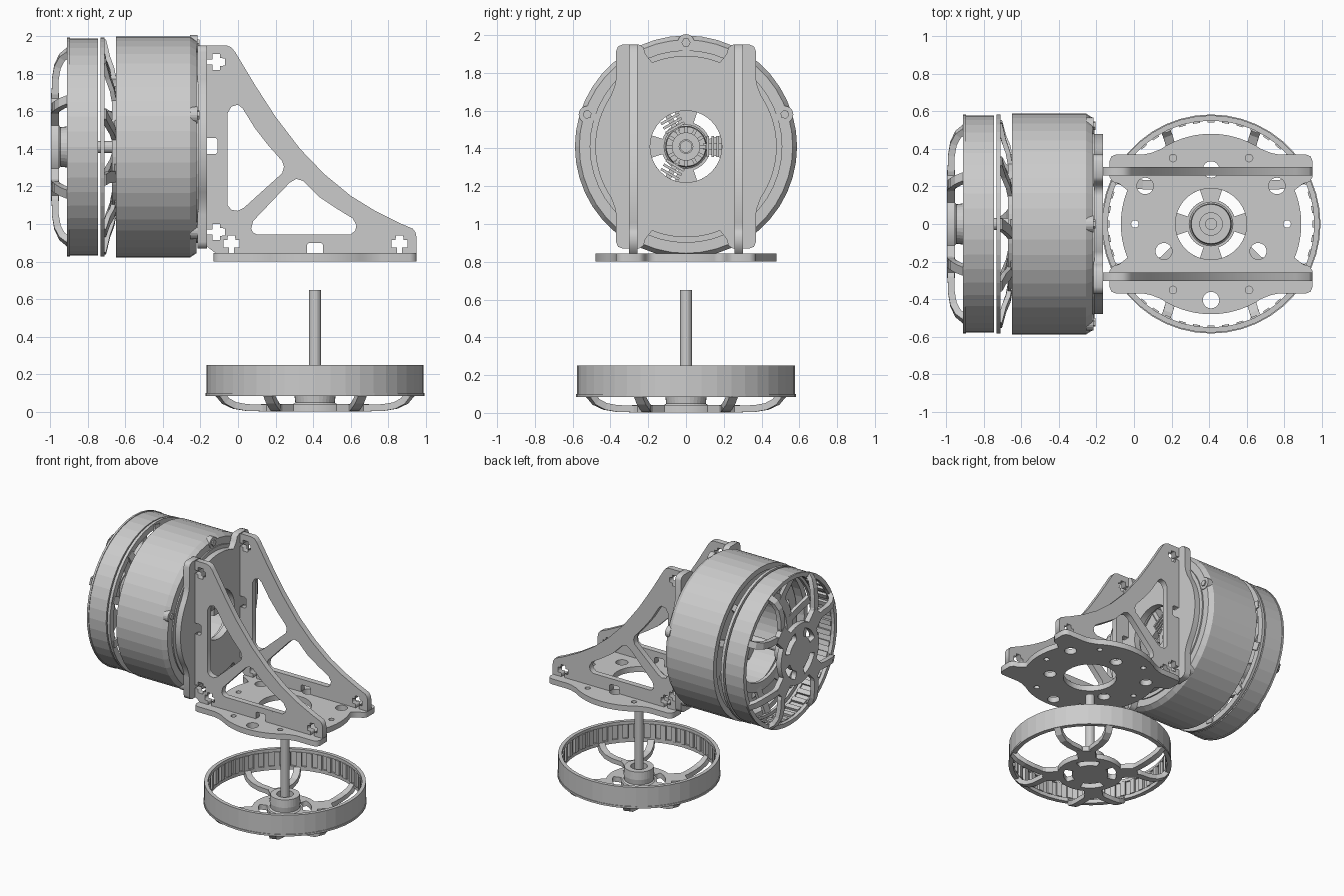
import bpy, bmesh
from math import sin, cos, pi, radians
from mathutils import Vector, Matrix

if "Cube" in bpy.data.objects:
    bpy.data.objects.remove(bpy.data.objects["Cube"])

T, R = Matrix.Translation, Matrix.Rotation
Z = Vector((0, 0, 1))


def finish(name, bm, m):
    bmesh.ops.recalc_face_normals(bm, faces=bm.faces)
    me = bpy.data.meshes.new(name)
    bm.to_mesh(me)
    bm.free()
    me.transform(m)
    ob = bpy.data.objects.new(name, me)
    bpy.context.collection.objects.link(ob)
    return ob


def plate(name, loops, thick, m):
    """Flat plate with holes: first loop is the outline."""
    cu = bpy.data.curves.new(name, 'CURVE')
    cu.dimensions, cu.fill_mode, cu.extrude = '2D', 'BOTH', thick / 2
    for loop in loops:
        s = cu.splines.new('POLY')
        s.points.add(len(loop) - 1)
        for p, (x, y) in zip(s.points, loop):
            p.co = (x, y, 0, 1)
        s.use_cyclic_u = True
    tmp = bpy.data.objects.new(name + "_curve", cu)
    bpy.context.collection.objects.link(tmp)
    dg = bpy.context.evaluated_depsgraph_get()
    me = bpy.data.meshes.new_from_object(tmp.evaluated_get(dg))
    bpy.data.objects.remove(tmp)
    bm = bmesh.new()
    bm.from_mesh(me)
    bpy.data.meshes.remove(me)
    bmesh.ops.remove_doubles(bm, verts=bm.verts, dist=1e-5)
    return finish(name, bm, m)


def circle(r, a=0, d=0, n=28):
    cx, cy = d * cos(radians(a)), d * sin(radians(a))
    return [(cx + r * cos(2 * pi * i / n), cy + r * sin(2 * pi * i / n)) for i in range(n)]


def bean(r0, r1, a, half):
    steps = [radians(a + half * (k / 4 - 1)) for k in range(9)]
    return ([(r1 * cos(t), r1 * sin(t)) for t in steps] +
            [(r0 * cos(t), r0 * sin(t)) for t in reversed(steps)])


def lathe(name, prof, m, n=44):
    """Revolve a closed (radius, height) profile about local z."""
    bm = bmesh.new()
    rings = [[bm.verts.new((r * cos(2 * pi * i / n), r * sin(2 * pi * i / n), z)) for r, z in prof]
             for i in range(n)]
    for i in range(n):
        a, b = rings[i], rings[(i + 1) % n]
        for j in range(len(prof)):
            k = (j + 1) % len(prof)
            bm.faces.new((a[j], b[j], b[k], a[k]))
    return finish(name, bm, m)


def add_box(bm, m, size):
    bmesh.ops.create_cube(bm, size=1, matrix=m @ Matrix.Diagonal((*size, 1)))


def add_rod(bm, m, r, h, n=20):
    bmesh.ops.create_cone(bm, cap_ends=True, segments=n, radius1=r, radius2=r, depth=h, matrix=m)


def add_ribbon(bm, polar, width, thick):
    """Flat bar swept through (radius, angle, height) points."""
    P = [Vector((r * cos(radians(a)), r * sin(radians(a)), z)) for r, a, z in polar]
    prev = None
    for i, p in enumerate(P):
        t = (P[min(i + 1, len(P) - 1)] - P[max(i - 1, 0)]).normalized()
        s = Z.cross(t).normalized()
        n = t.cross(s)
        q = [bm.verts.new(p + s * (u * width / 2) + n * (v * thick / 2))
             for u, v in ((-1, -1), (1, -1), (1, 1), (-1, 1))]
        if prev:
            for k in range(4):
                bm.faces.new((prev[k], prev[(k + 1) % 4], q[(k + 1) % 4], q[k]))
        else:
            bm.faces.new(q)
        prev = q
    bm.faces.new(prev)


def rotor_bell(name, m):
    # rim with a stepped inner wall
    lathe(name + "_rim", [(.55, .085), (.583, .085), (.583, .10), (.578, .10), (.578, .25),
                          (.55, .25), (.55, .225), (.562, .225), (.562, .115), (.55, .115)], m)
    bm = bmesh.new()
    for i in range(44):
        add_box(bm, R(2 * pi * i / 44, 4, 'Z') @ T((.552, 0, .17)), (.022, .038, .115))
    finish(name + "_magnets", bm, m)
    # hub plate with bean shaped windows
    plate(name + "_hub_plate", [circle(.235, n=48)] + [bean(.13, .19, a, 27) for a in (45, 135, 225, 315)],
          .04, m @ T((0, 0, .021)))
    lathe(name + "_hub", [(.06, .005), (.13, .03), (.105, .05), (.11, .09), (.105, .15), (.06, .15)], m, 32)
    # four forked arms curling up to the rim
    bm = bmesh.new()
    for a in (45, 135, 225, 315):
        add_ribbon(bm, [(.20, a, .021), (.34, a, .021)], .13, .04)
        for s in (-1, 1):
            add_ribbon(bm, [(.29, a + 5 * s, .021), (.35, a + 9 * s, .021), (.42, a + 15 * s, .023),
                            (.48, a + 18 * s, .034), (.53, a + 19 * s, .058), (.565, a + 19 * s, .098)], .05, .036)
    finish(name + "_arms", bm, m)
    bm = bmesh.new()
    add_rod(bm, m @ T((0, 0, .335)), .032, .63)
    finish(name + "_shaft", bm, Matrix())


lower = T((.41, 0, 0))
motor = T((-.995, 0, 1.41)) @ R(pi / 2, 4, 'Y')   # local z runs along +x
rotor_bell("lower_rotor", lower)
rotor_bell("motor_rotor", motor)

# mounting plates: a disc with four corner lugs
quad = [(.48 * cos(radians(a)), .48 * sin(radians(a))) for a in range(2, 25, 4)]
quad += [(.49, .215), (.525, .225), (.54, .25), (.54, .335), (.53, .36), (.505, .37), (.36, .37), (.32, .378)]
quad += [(.48 * cos(radians(a)), .48 * sin(radians(a))) for a in range(56, 89, 4)]
outline = (quad + [(-x, y) for x, y in reversed(quad)] +
           [(-x, -y) for x, y in quad] + [(x, -y) for x, y in reversed(quad)])
bolts = [circle(.044, a, .405) for a in (30, 150, 270)] + [circle(.044, a, .29) for a in (90, 210, 330)]
bolts += [circle(.02, a, .405, 16) for a in range(0, 360, 60)]
plate("base_plate", [outline, circle(.19, n=40)] + bolts, .043, T((.41, 0, .823)))
plate("motor_plate", [outline, circle(.19, n=40)], .05, T((-.19, 0, 1.41)) @ R(pi / 2, 4, 'Y'))


# triangular side brackets with T slots and tab notches
def notch(at, along, inward, shape):
    pts = shape + [(-t, d) for t, d in reversed(shape)]
    return [(at[0] + along[0] * t + inward[0] * d, at[1] + along[1] * t + inward[1] * d) for t, d in pts]


tee = [(-.014, 0), (-.014, .03), (-.042, .03), (-.042, .07), (-.022, .07), (-.018, .095)]
tab = [(-.043, 0), (-.043, .045), (-.033, .055)]
L, B = -.165, .845
side = [(L, 1.95), (-.06, 1.95), (-.035, 1.94), (-.015, 1.915), (.09, 1.74), (.20, 1.57), (.33, 1.40),
        (.46, 1.265), (.60, 1.15), (.73, 1.07), (.86, 1.005), (.93, .975), (.945, .955), (.95, .93), (.95, B)]
for x, shp in ((.86, tee), (.41, tab), (-.035, tee)):
    side += notch((x, B), (-1, 0), (0, 1), shp)
side += [(-.12, B), (L, .88)]
for z, shp in ((.958, tee), (1.415, tab), (1.862, tee)):
    side += notch((L, z), (0, 1), (1, 0), shp)
tall_window = [(-.055, 1.59), (-.035, 1.625), (0, 1.635), (.025, 1.615), (.09, 1.51), (.16, 1.42), (.235, 1.335),
               (.245, 1.305), (.235, 1.27), (.03, 1.085), (0, 1.07), (-.035, 1.075), (-.055, 1.1)]
low_window = [(.07, .975), (.08, 1.015), (.275, 1.22), (.31, 1.24), (.345, 1.23), (.43, 1.145), (.52, 1.085),
              (.61, 1.03), (.63, .995), (.625, .965), (.6, .945), (.10, .945), (.08, .955)]
for label, y in (("front", -.28), ("rear", .28)):
    plate(label + "_bracket", [side, tall_window, low_window], .045, T((0, y, 0)) @ R(pi / 2, 4, 'X'))

# main motor housing (heights measured from the outer end of the motor)
lathe("housing_shell", [(.545, .345), (.588, .345), (.588, .74), (.565, .775), (.49, .775), (.49, .755), (.545, .735)],
      motor)
lathe("housing_rear_disc", [(.22, .745), (.51, .745), (.51, .785), (.22, .785)], motor)
lathe("stator_core", [(.36, .40), (.53, .40), (.53, .70), (.36, .70)], motor)
bm = bmesh.new()
for i in range(5):
    c = R(radians(180 + 72 * i), 4, 'Z')
    add_rod(bm, c @ T((.55, 0, .76)), .045, .04)
    add_rod(bm, c @ T((.55, 0, .78)), .024, .02, 6)
finish("housing_screws", bm, motor)

# second rotor frame: thin flange with spokes running in to the housing
lathe("flange_ring", [(.535, .262), (.582, .262), (.582, .285), (.535, .285)], motor)
lathe("flange_inner_ring", [(.30, .325), (.37, .325), (.37, .35), (.30, .35)], motor)
bm = bmesh.new()
for i in range(10):
    a = 36 * i
    add_ribbon(bm, [(.565, a, .28), (.47, a + 2, .303), (.41, a + 5, .325), (.34, a + 9, .338)], .06, .025)
    add_ribbon(bm, [(.34, a, .338), (.40, a, .37), (.45, a, .42)], .05, .03)
finish("flange_spokes", bm, motor)

# toothed hub and finned coils seen through the motor plate
lathe("core_hub", [(.036, .56), (.075, .56), (.075, .70), (.036, .70)], motor, 24)
bm = bmesh.new()
for i in range(12):
    add_box(bm, R(2 * pi * i / 12, 4, 'Z') @ T((.085, 0, .66)), (.04, .018, .06))
finish("core_teeth", bm, motor)
bm = bmesh.new()
for i in range(3):
    c = R(radians(90 + 120 * i), 4, 'Z')
    add_box(bm, c @ T((.23, 0, .64)), (.28, .03, .08))
    for k in range(4):
        add_box(bm, c @ T((.115 + .027 * k, 0, .64)), (.014, .11, .10))
    for s in (-1, 1):
        add_box(bm, c @ T((.29, s * .09, .62)), (.18, .10, .05))
finish("core_coils", bm, motor)
